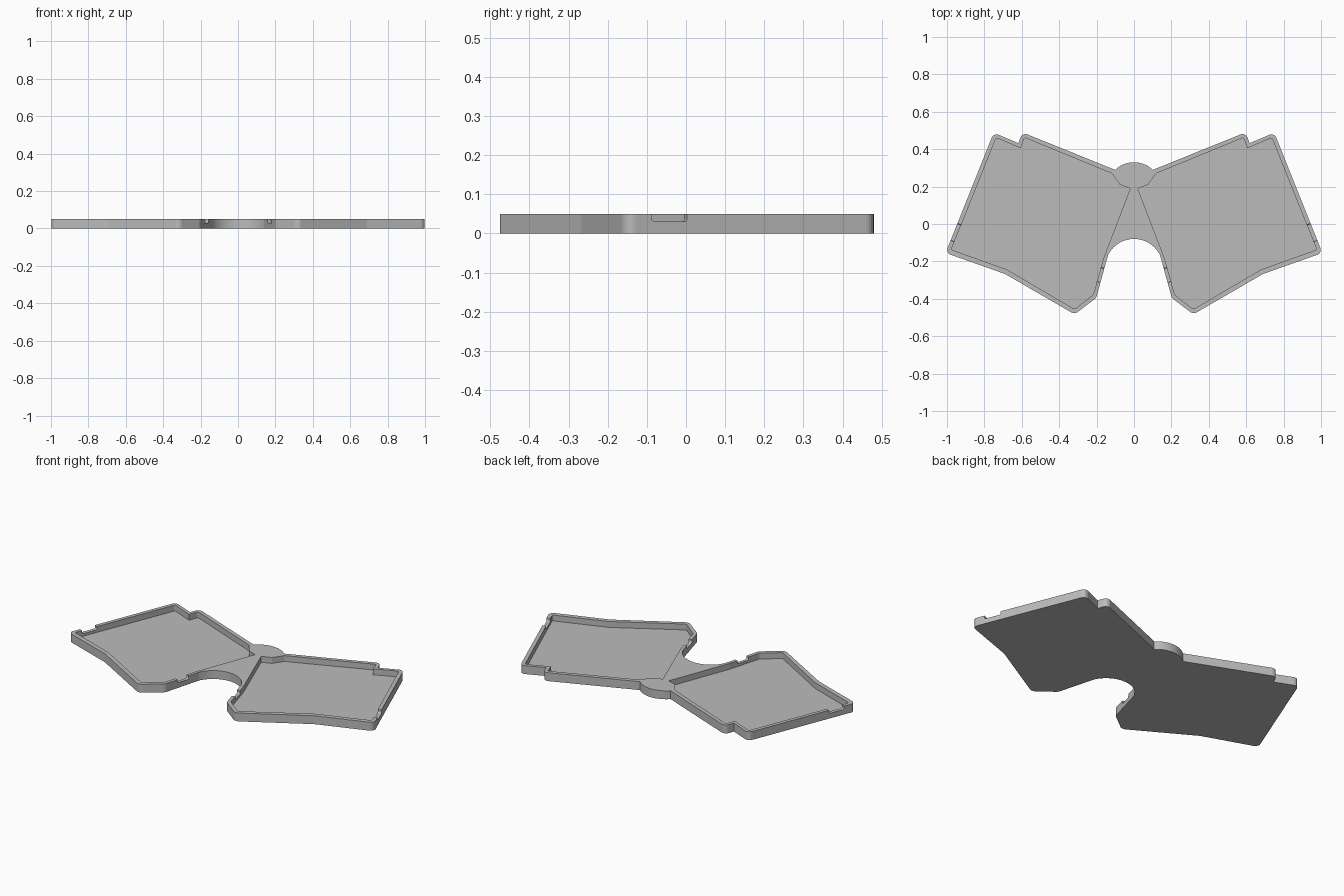
import bpy, bmesh, math
from mathutils import Vector, Matrix

HEIGHT, FLOOR, NOTCH = 0.05, 0.015, 0.03

cube = bpy.data.objects.get("Cube")
if cube:
    bpy.data.objects.remove(cube, do_unlink=True)

grey = bpy.data.materials.new("plain grey")
grey.use_nodes = True
grey.diffuse_color = (0.5, 0.5, 0.5, 1)
grey.node_tree.nodes["Principled BSDF"].inputs["Base Color"].default_value = (0.5, 0.5, 0.5, 1)


def arc(cx, cy, r, start, end, n):
    """Points on a circle from one angle to another, in radians."""
    angles = [start + (end - start) * i / n for i in range(n + 1)]
    return [(cx + r * math.cos(a), cy + r * math.sin(a)) for a in angles]


def rounded(corners):
    """Replace each (x, y, radius) corner by a fillet; radius 0 stays sharp."""
    out = []
    for i, (x, y, r) in enumerate(corners):
        if r == 0:
            out.append((x, y))
            continue
        p = Vector((x, y))
        a = (Vector(corners[i - 1][:2]) - p).normalized()
        b = (Vector(corners[(i + 1) % len(corners)][:2]) - p).normalized()
        half = math.acos(a.dot(b)) / 2
        c = p + (a + b).normalized() * (r / math.sin(half))
        u = p + a * (r / math.tan(half)) - c
        v = p + b * (r / math.tan(half)) - c
        start = math.atan2(u.y, u.x)
        turn = math.atan2(u.x * v.y - u.y * v.x, u.dot(v))
        out += arc(c.x, c.y, r, start, start + turn, 6)
    return out


def make_object(name, bm):
    mesh = bpy.data.meshes.new(name)
    bm.to_mesh(mesh)
    bm.free()
    mesh.materials.append(grey)
    obj = bpy.data.objects.new(name, mesh)
    bpy.context.collection.objects.link(obj)
    return obj


def prism(name, points, z0, z1):
    """Closed upright solid over a clockwise profile."""
    bm = bmesh.new()
    low = [bm.verts.new((x, y, z0)) for x, y in points]
    top = [bm.verts.new((x, y, z1)) for x, y in points]
    bm.faces.new(low)
    bm.faces.new(top[::-1])
    for i in range(len(points)):
        bm.faces.new((low[i], low[i - 1], top[i - 1], top[i]))
    return make_object(name, bm)


def notch(name, a, b):
    """Round-bottomed slot through a wall, running from a to b."""
    a, b = Vector(a), Vector(b)
    mid, d = (a + b) / 2, b - a
    tall = 0.06
    bm = bmesh.new()
    bmesh.ops.create_cube(bm, size=1)
    bmesh.ops.scale(bm, vec=(d.length, 0.036, tall), verts=bm.verts)
    low = [e for e in bm.edges if all(v.co.z < 0 for v in e.verts)
           and abs(e.verts[0].co.x - e.verts[1].co.x) < 1e-4]
    bmesh.ops.bevel(bm, geom=low, offset=0.008, segments=4, profile=0.5, affect='EDGES')
    place = Matrix.Translation((mid.x, mid.y, NOTCH + tall / 2)) @ Matrix.Rotation(
        math.atan2(d.y, d.x), 4, 'Z')
    bmesh.ops.transform(bm, matrix=place, verts=bm.verts)
    return make_object(name, bm)


def flip(points):
    return [(-x, y) for x, y in reversed(points)]


# Outline of one half: top bump, stepped edge, outer tray corners, front arch
bump = arc(0, 0.185, 0.145, math.radians(90), math.radians(46), 12)
arch = arc(0, -0.235, 0.155, math.radians(26), math.radians(90), 14)
wing = [(*bump[-1], 0), (0.597, 0.49, 0.028), (0.618, 0.432, 0), (0.75, 0.488, 0.028),
        (1.007, -0.155, 0.028), (0.69, -0.267, 0), (0.317, -0.483, 0.035),
        (0.202, -0.395, 0.035), (*arch[0], 0)]
half = bump[1:-1] + rounded(wing) + arch[1:-1]
tray = prism("double_tray", [(0, 0.33)] + half + [(0, -0.08)] + flip(half), 0, HEIGHT)

# Recessed pocket of one half
pocket = rounded([(0.02, 0.19, 0), (0.075, 0.21, 0.015), (0.118, 0.27, 0.01),
                  (0.586, 0.462, 0.006), (0.606, 0.405, 0), (0.737, 0.461, 0.008),
                  (0.977, -0.137, 0.008), (0.68, -0.243, 0), (0.317, -0.456, 0.014),
                  (0.218, -0.378, 0.014), (0.162, -0.18, 0.01)])

# Pocket and wall notch cutters on both sides
cutters = []
for side, s in (("left", 1), ("right", -1)):
    profile = pocket if s > 0 else flip(pocket)
    cutters.append(prism(side + "_pocket", profile, FLOOR, HEIGHT + 0.05))
    cutters.append(notch(side + "_outer_notch", (s * 0.936, 0), (s * 0.972, -0.09)))
    cutters.append(notch(side + "_inner_notch", (s * 0.166, -0.235), (s * 0.187, -0.31)))

# Cut them out of the tray
for obj in bpy.context.view_layer.objects:
    obj.select_set(obj == tray)
bpy.context.view_layer.objects.active = tray
for c in cutters:
    c.hide_render = True
    mod = tray.modifiers.new(c.name, 'BOOLEAN')
    mod.operation, mod.solver, mod.object = 'DIFFERENCE', 'EXACT', c
    bpy.ops.object.modifier_apply(modifier=mod.name)
    bpy.data.objects.remove(c, do_unlink=True)

# Smooth fillets, keep rims crisp
bpy.ops.object.shade_smooth_by_angle(angle=math.radians(30))
